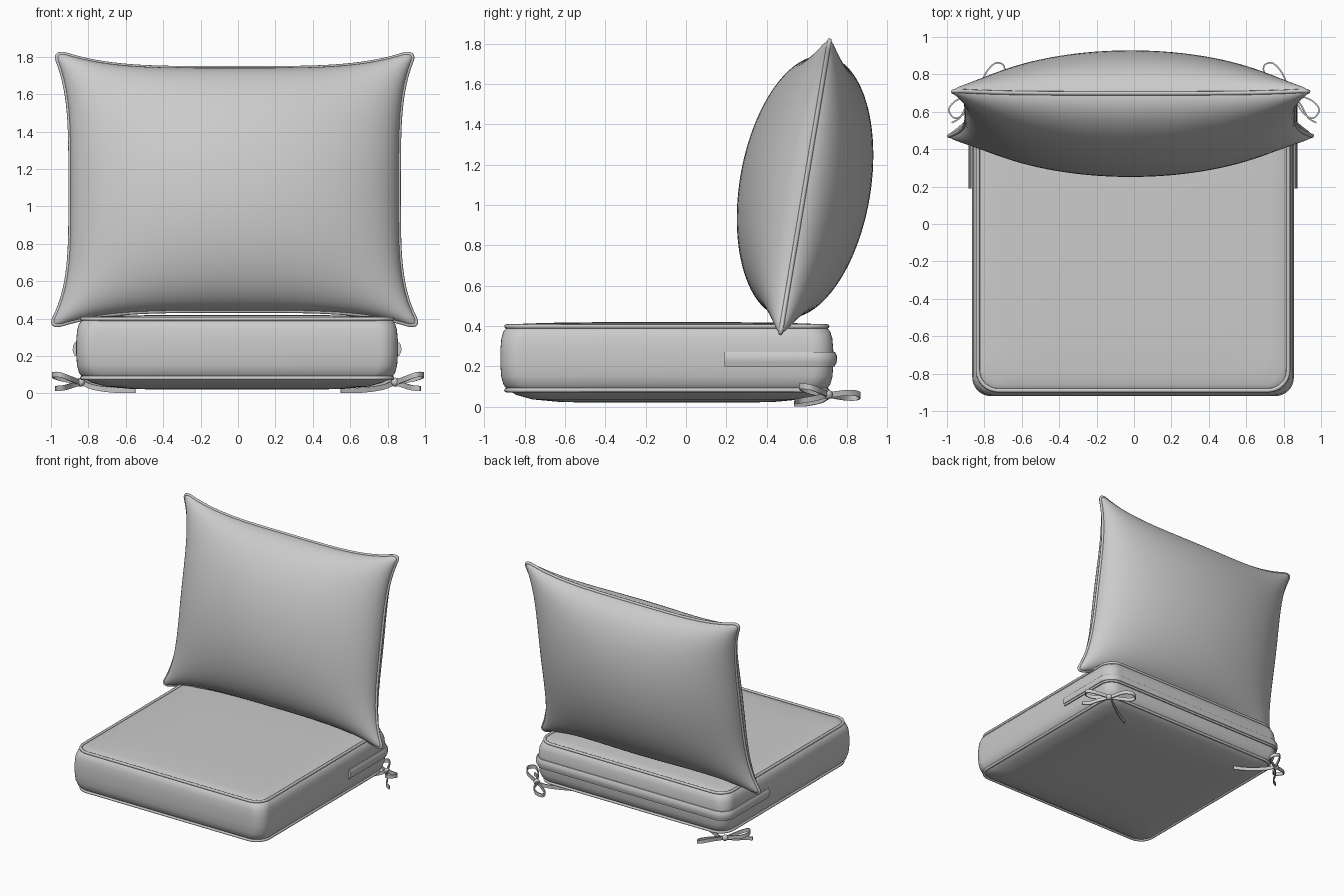
import bpy, bmesh, math
from mathutils import Vector

if "Cube" in bpy.data.objects:
    bpy.data.objects.remove(bpy.data.objects["Cube"])

fabric = bpy.data.materials.new("grey fabric")
fabric.diffuse_color = (0.6, 0.6, 0.6, 1)
fabric.use_nodes = True
fabric.node_tree.nodes["Principled BSDF"].inputs["Base Color"].default_value = fabric.diffuse_color


def make(name, bm, angle=50):
    bmesh.ops.recalc_face_normals(bm, faces=bm.faces)
    me = bpy.data.meshes.new(name)
    bm.to_mesh(me)
    bm.free()
    ob = bpy.data.objects.new(name, me)
    bpy.context.collection.objects.link(ob)
    me.materials.append(fabric)
    bpy.ops.object.select_all(action='DESELECT')
    ob.select_set(True)
    bpy.context.view_layer.objects.active = ob
    bpy.ops.object.shade_smooth_by_angle(angle=math.radians(angle))
    return ob


def ellipse(a, b, n):
    return [(a * math.cos(2 * math.pi * i / n), b * math.sin(2 * math.pi * i / n)) for i in range(n)]


def sweep(bm, path, section, closed=False):
    """Sweep a (sideways, up) section along a mostly level path."""
    rings, n = [], len(path)
    for i, p in enumerate(path):
        a = path[i - 1] if (i or closed) else p
        b = path[(i + 1) % n] if (i < n - 1 or closed) else p
        t = b - a
        side = Vector((t.y, -t.x, 0)).normalized()
        rings.append([bm.verts.new(p + side * s + Vector((0, 0, u))) for s, u in section])
    bridge(bm, rings, closed)
    if not closed:
        bm.faces.new(rings[0])
        bm.faces.new(rings[-1])


def bridge(bm, rings, closed=False):
    k = len(rings[0])
    for i in range(len(rings) - (0 if closed else 1)):
        r, s = rings[i], rings[(i + 1) % len(rings)]
        for j in range(k):
            bm.faces.new((r[j], r[(j + 1) % k], s[(j + 1) % k], s[j]))


def smooth_path(pts, steps=8):
    """Catmull-Rom through the points."""
    pts = [Vector(p) for p in pts]
    ext = [2 * pts[0] - pts[1]] + pts + [2 * pts[-1] - pts[-2]]
    out = []
    for i in range(1, len(ext) - 2):
        a, b, c, d = ext[i - 1:i + 3]
        for k in range(steps):
            t = k / steps
            out.append(0.5 * (2 * b + (c - a) * t + (2 * a - 5 * b + 4 * c - d) * t * t
                              + (3 * b - a - 3 * c + d) * t ** 3))
    return out + [pts[-1]]


# ---- seat cushion ----
HX, HY, CY, R = 0.86, 0.825, -0.095, 0.1


def outline(inset, z, n=8):
    r = R + inset * 0.3
    hx, hy = HX - inset - r, HY - inset - r
    pts = []
    for q, (sx, sy) in enumerate(((1, 1), (-1, 1), (-1, -1), (1, -1))):
        for i in range(n + 1):
            a = math.pi / 2 * (q + i / n)
            pts.append(Vector((sx * hx + r * math.cos(a) - 0.005, CY + sy * hy + r * math.sin(a), z)))
    return pts


bm = bmesh.new()
profile = [(0.5, 0.02), (0.3, 0.023), (0.16, 0.036), (0.08, 0.058), (0.035, 0.083),
           (0.015, 0.11), (0.004, 0.15), (0, 0.21), (0, 0.28), (0.005, 0.34), (0.015, 0.372),
           (0.033, 0.395), (0.06, 0.406), (0.12, 0.412), (0.3, 0.417), (0.5, 0.419)]
rings = [[bm.verts.new(p) for p in outline(i, z)] for i, z in profile]
bridge(bm, rings)
bm.faces.new(rings[0])
bm.faces.new(rings[-1])
make("seat_cushion", bm)

# ---- seat piping, top and bottom seams ----
for name, inset, z in (("seat_piping_top", 0.03, 0.398), ("seat_piping_bottom", 0.03, 0.082)):
    bm = bmesh.new()
    sweep(bm, outline(inset, z), ellipse(0.011, 0.011, 8), True)
    make(name, bm, 80)

# ---- zipper flap around the back ----
back = outline(-0.002, 0.235)[:18]
path = [Vector((back[0].x, 0.19, 0.235))] + back + [Vector((back[-1].x, 0.19, 0.235))]
bm = bmesh.new()
flap = [(-0.01, -0.036), (0.006, -0.036), (0.009, -0.022), (0.013, -0.02), (0.017, -0.005),
        (0.015, 0.02), (0.006, 0.036), (-0.01, 0.036)]
sweep(bm, path, flap)
make("zipper_flap", bm, 40)

# ---- back pillow, modelled flat and then leaned back ----
N = 48


def pillow_point(i, j, side):
    u = math.sin(math.pi * (i / N - 0.5))
    v = math.sin(math.pi * (j / N - 0.5))
    h = 0.325 * math.sqrt(max(0, (1 - u * u) * (1 - v * v)))
    # round the corners
    r = 0.08
    a, b = (abs(u) - 1 + r) / r, (abs(v) - 1 + r) / r
    if a > 0 and b > 0:
        a, b = a * math.sqrt(1 - b * b / 2), b * math.sqrt(1 - a * a / 2)
        u = math.copysign(1 - r + r * a, u)
        v = math.copysign(1 - r + r * b, v)
    # pull the corners outwards
    flare = 0.095 if v > 0 else 0.12
    return Vector((u * (0.878 + flare * v ** 4), v * (0.658 + 0.1 * u ** 4), h * side))


def lean(ob):
    ob.location = (-0.018, 0.59, 1.09)
    ob.rotation_euler = (math.radians(80.5), 0, 0)


bm = bmesh.new()
for side in (1, -1):
    g = [[bm.verts.new(pillow_point(i, j, side)) for j in range(N + 1)] for i in range(N + 1)]
    for i in range(N):
        for j in range(N):
            bm.faces.new((g[i][j], g[i + 1][j], g[i + 1][j + 1], g[i][j + 1]))
bmesh.ops.remove_doubles(bm, verts=bm.verts, dist=1e-5)
lean(make("back_pillow", bm, 60))

edge = ([(i, 0) for i in range(N)] + [(N, j) for j in range(N)]
        + [(i, N) for i in range(N, 0, -1)] + [(0, j) for j in range(N, 0, -1)])
bm = bmesh.new()
sweep(bm, [pillow_point(i, j, 0) for i, j in edge], ellipse(0.011, 0.011, 8), True)
lean(make("pillow_piping", bm, 80))

# ---- ribbon bows at the back corners ----
strands = [
    # side loop, back loop, outer tail, tail under the seat
    [(0.85, 0.69, 0.06), (0.90, 0.60, 0.08), (0.955, 0.565, 0.10), (0.99, 0.61, 0.098),
     (0.95, 0.66, 0.08), (0.85, 0.70, 0.062)],
    [(0.83, 0.72, 0.06), (0.79, 0.81, 0.07), (0.74, 0.86, 0.06), (0.695, 0.845, 0.045),
     (0.71, 0.79, 0.045), (0.82, 0.71, 0.058)],
    [(0.84, 0.70, 0.058), (0.89, 0.64, 0.042), (0.93, 0.57, 0.03), (0.975, 0.54, 0.026)],
    [(0.83, 0.71, 0.055), (0.77, 0.67, 0.032), (0.66, 0.60, 0.017), (0.55, 0.54, 0.015)],
]
for label, sx in (("right", 1), ("left", -1)):
    bm = bmesh.new()
    for s in strands:
        sweep(bm, smooth_path([(x * sx, y, z) for x, y, z in s]),
              [(-0.004, -0.014), (0.004, -0.014), (0.004, 0.014), (-0.004, 0.014)])
    make("bow_" + label, bm, 40)
    bm = bmesh.new()
    bmesh.ops.create_uvsphere(bm, u_segments=12, v_segments=8, radius=0.024)
    bmesh.ops.translate(bm, verts=bm.verts, vec=(0.842 * sx, 0.703, 0.06))
    make("bow_knot_" + label, bm, 80)
